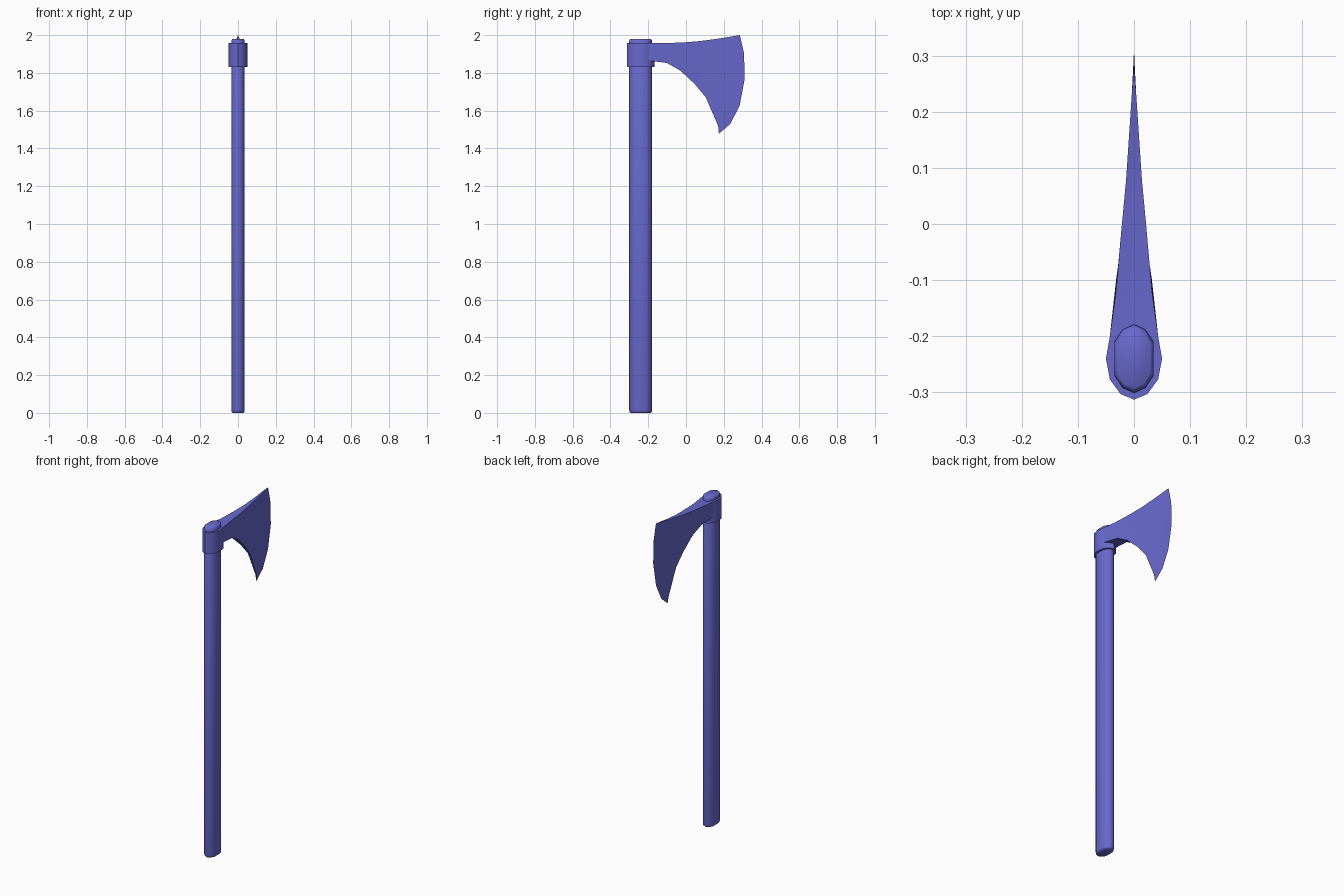
import bpy, bmesh, math
from mathutils import Vector

if "Cube" in bpy.data.objects:
    bpy.data.objects.remove(bpy.data.objects["Cube"], do_unlink=True)

COLOR = (0.14, 0.14, 0.62, 1)
mat = bpy.data.materials.new("violet blue")
mat.use_nodes = True
mat.diffuse_color = COLOR
mat.node_tree.nodes["Principled BSDF"].inputs["Base Color"].default_value = COLOR

CENTRE_Y = -0.24


def finish(name, bm, angle):
    bmesh.ops.recalc_face_normals(bm, faces=bm.faces[:])
    mesh = bpy.data.meshes.new(name)
    bm.to_mesh(mesh)
    bm.free()
    mesh.materials.append(mat)
    obj = bpy.data.objects.new(name, mesh)
    bpy.context.collection.objects.link(obj)
    bpy.ops.object.select_all(action="DESELECT")
    obj.select_set(True)
    bpy.context.view_layer.objects.active = obj
    bpy.ops.object.shade_smooth_by_angle(angle=math.radians(angle))
    return obj


def bridge(bm, a, b):
    for i in range(len(a)):
        j = (i + 1) % len(a)
        bm.faces.new((a[i], a[j], b[j], b[i]))


def loft(name, half_profile, levels, angle):
    """Stack a left-right mirrored section at (height, inset) levels."""
    section = half_profile + [(-x, y) for x, y in reversed(half_profile) if x > 0]
    bm = bmesh.new()
    rings = []
    for z, inset in levels:
        ring = []
        for x, y in section:
            p = Vector((x, y))
            p -= p.normalized() * inset
            ring.append(bm.verts.new((p.x, p.y + CENTRE_Y, z)))
        rings.append(ring)
    for a, b in zip(rings, rings[1:]):
        bridge(bm, a, b)
    bm.faces.new(rings[0])
    bm.faces.new(rings[-1])
    return finish(name, bm, angle)


# Handle: flattened ten-sided shaft with softened ends
loft("handle",
     [(0, -0.061), (0.02, -0.052), (0.035, -0.03), (0.035, 0.03), (0.02, 0.052), (0, 0.061)],
     [(0, 0.008), (0.004, 0.003), (0.015, 0), (1.966, 0), (1.976, 0.003), (1.98, 0.008)], 50)

# Collar around the handle
loft("collar",
     [(0, -0.073), (0.024, -0.063), (0.043, -0.037), (0.05, 0), (0.043, 0.04),
      (0.024, 0.063), (0, 0.073)],
     [(1.83, 0), (1.957, 0)], 40)

# Blade: stations of (top y, top z, bottom y, bottom z, half thickness)
stations = [
    (-0.20, 1.957, -0.20, 1.866, 0.043),
    (-0.12, 1.957, -0.10, 1.852, 0.032),
    (0.00, 1.962, -0.03, 1.812, 0.0215),
    (0.08, 1.969, 0.045, 1.742, 0.014),
    (0.17, 1.981, 0.105, 1.67, 0.008),
    (0.23, 1.991, 0.17, 1.52, 0.004),
]
# Cutting edge from heel to toe
edge = [(0.285, 2.0), (0.307, 1.905), (0.311, 1.77), (0.284, 1.627), (0.235, 1.53), (0.174, 1.478)]

bm = bmesh.new()
n = len(edge)
loops = []
for ty, tz, by, bz, w in stations:
    line = [Vector((0, ty, tz)).lerp(Vector((0, by, bz)), i / (n - 1)) for i in range(n)]
    left = [bm.verts.new(p + Vector((w, 0, 0))) for p in line]
    right = [bm.verts.new(p - Vector((w, 0, 0))) for p in reversed(line)]
    loops.append(left + right)
for a, b in zip(loops, loops[1:]):
    bridge(bm, a, b)
bm.faces.new(loops[0])
# Close both cheeks onto the sharp edge
tip = [bm.verts.new((0, y, z)) for y, z in edge]
last = loops[-1]
left, right = last[:n], last[n:][::-1]
for side in (left, right):
    for i in range(n - 1):
        bm.faces.new((side[i], side[i + 1], tip[i + 1], tip[i]))
for i in (0, n - 1):
    bm.faces.new((left[i], right[i], tip[i]))
finish("axe_blade", bm, 30)
